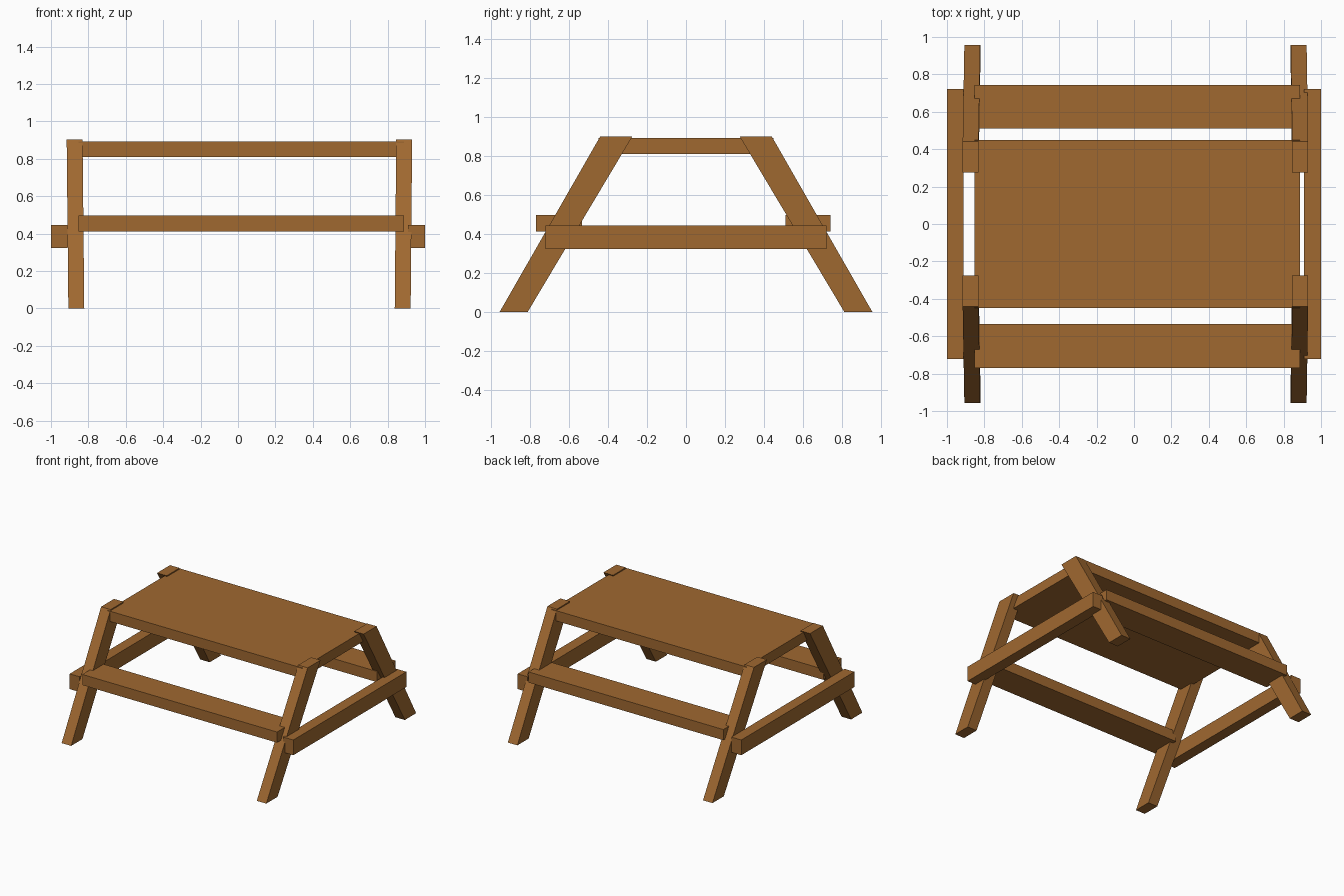
import bpy

if "Cube" in bpy.data.objects:
    bpy.data.objects.remove(bpy.data.objects["Cube"])

# one wood colour for everything
wood = bpy.data.materials.new("brown wood")
wood.diffuse_color = (0.35, 0.14, 0.03, 1)
wood.use_nodes = True
wood.node_tree.nodes["Principled BSDF"].inputs["Base Color"].default_value = wood.diffuse_color

FACES = [(0, 3, 2, 1), (4, 5, 6, 7), (0, 1, 5, 4),
         (1, 2, 6, 5), (2, 3, 7, 6), (3, 0, 4, 7)]


def beam(name, bottom, top):
    """Six-sided beam between two level rectangles (x0, x1, y0, y1, z)."""
    verts = []
    for x0, x1, y0, y1, z in (bottom, top):
        y0, y1 = min(y0, y1), max(y0, y1)
        verts += [(x0, y0, z), (x1, y0, z), (x1, y1, z), (x0, y1, z)]
    mesh = bpy.data.meshes.new(name)
    mesh.from_pydata(verts, [], FACES)
    mesh.materials.append(wood)
    obj = bpy.data.objects.new(name, mesh)
    bpy.context.collection.objects.link(obj)


def box(name, x0, x1, y0, y1, z0, z1):
    beam(name, (x0, x1, y0, y1, z0), (x0, x1, y0, y1, z1))


# table top and the two bench seats
box("table_top", -0.853, 0.888, -0.45, 0.45, 0.81, 0.893)
box("front_bench", -0.853, 0.888, -0.77, -0.535, 0.412, 0.498)
box("back_bench", -0.853, 0.888, 0.51, 0.742, 0.412, 0.498)

# cross beams on the outside of the legs
box("left_cross_beam", -1.0, -0.912, -0.722, 0.722, 0.322, 0.445)
box("right_cross_beam", 0.91, 1.0, -0.722, 0.722, 0.322, 0.445)

# splayed legs, leaning slightly outwards in x
for side, foot, head in (("left", (-0.907, -0.822), (-0.916, -0.831)),
                         ("right", (0.838, 0.923), (0.846, 0.931))):
    for end, s in (("front", -1), ("back", 1)):
        beam(f"{end}_{side}_leg",
             (*foot, s * 0.813, s * 0.957, 0.0),
             (*head, s * 0.275, s * 0.44, 0.902))
